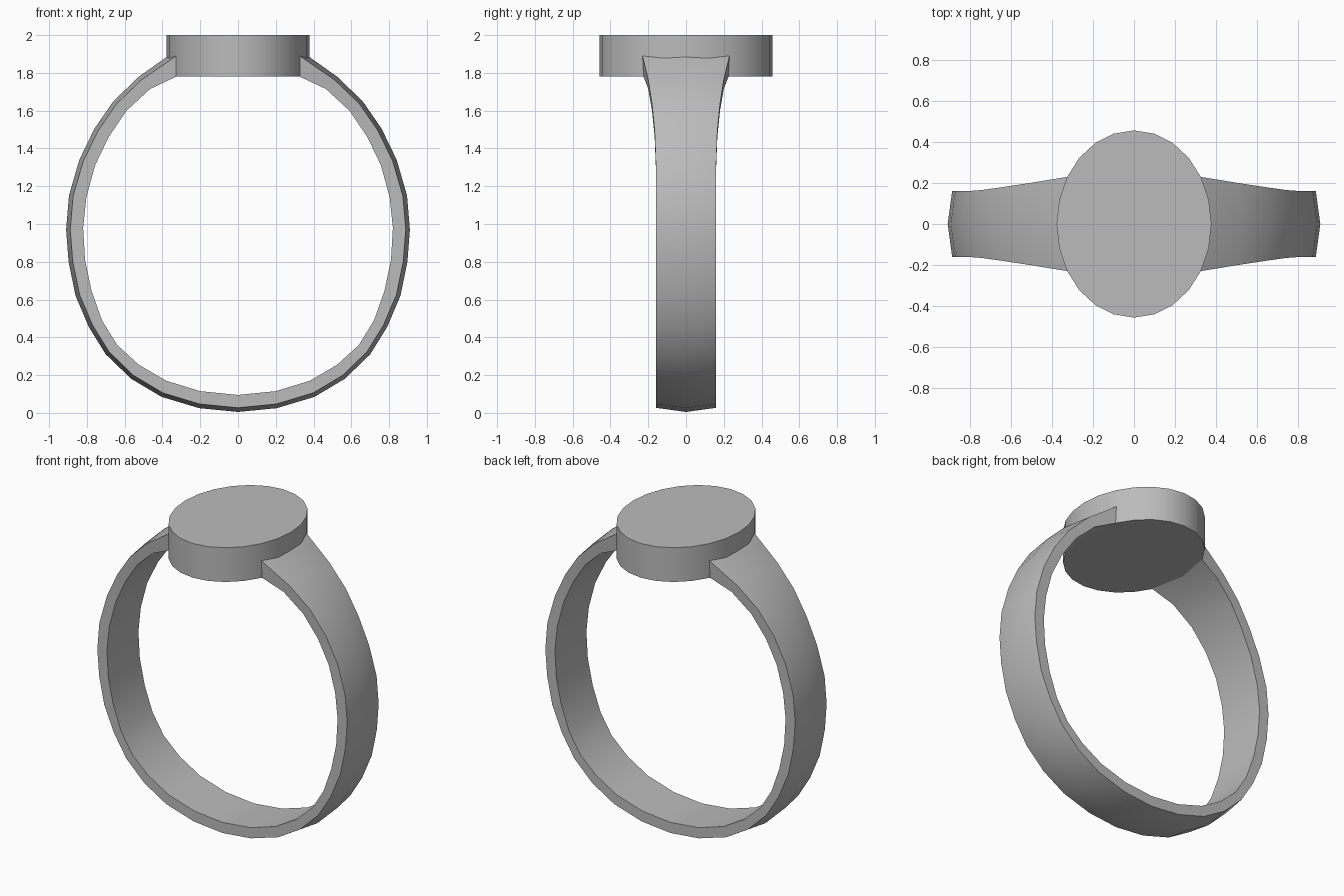
import bpy, bmesh, math

if "Cube" in bpy.data.objects:
    bpy.data.objects.remove(bpy.data.objects["Cube"])

metal = bpy.data.materials.new("grey metal")
metal.diffuse_color = (0.5, 0.5, 0.5, 1)
metal.use_nodes = True
metal.node_tree.nodes["Principled BSDF"].inputs["Base Color"].default_value = metal.diffuse_color


def finish(name, bm):
    bmesh.ops.recalc_face_normals(bm, faces=bm.faces)
    me = bpy.data.meshes.new(name)
    bm.to_mesh(me)
    bm.free()
    me.materials.append(metal)
    ob = bpy.data.objects.new(name, me)
    bpy.context.collection.objects.link(ob)
    bpy.ops.object.select_all(action='DESELECT')
    ob.select_set(True)
    bpy.context.view_layer.objects.active = ob
    bpy.ops.object.shade_smooth_by_angle(angle=math.radians(30))
    return ob


# Band profile, bottom to shoulder: crest x, z, inner x, z, half width
half = [
    (0.00, 0.005, 0.00, 0.095, 0.16), (0.205, 0.025, 0.20, 0.115, 0.16),
    (0.405, 0.085, 0.38, 0.17, 0.16), (0.565, 0.18, 0.525, 0.255, 0.16),
    (0.70, 0.31, 0.64, 0.36, 0.16), (0.79, 0.455, 0.72, 0.49, 0.16),
    (0.86, 0.62, 0.775, 0.645, 0.16), (0.897, 0.80, 0.81, 0.81, 0.16),
    (0.91, 0.97, 0.82, 0.98, 0.16), (0.895, 1.15, 0.803, 1.14, 0.16),
    (0.84, 1.34, 0.757, 1.31, 0.16), (0.76, 1.505, 0.685, 1.46, 0.166),
    (0.66, 1.65, 0.59, 1.60, 0.18), (0.525, 1.78, 0.465, 1.715, 0.20),
]


def section(cx, cz, ix, iz, w):
    # edges of the outer face sit slightly inside the crest
    d = math.hypot(cx - ix, cz - iz)
    ex, ez = cx + (ix - cx) * 0.022 / d, cz + (iz - cz) * 0.022 / d
    return [(ex, -w, ez), (cx, 0, cz), (ex, w, ez),
            (ix, w, iz), (ix, 0, iz), (ix, -w, iz)]


sections = [section(*p) for p in half]
# last section follows the curved side of the head
sections.append([(0.327, -0.23, 1.89), (0.37, 0, 1.89), (0.327, 0.23, 1.89),
                 (0.327, 0.225, 1.78), (0.37, 0, 1.78), (0.327, -0.225, 1.78)])
mirrored = [[(-x, y, z) for x, y, z in s] for s in sections[:0:-1]]

bm = bmesh.new()
rings = [[bm.verts.new(p) for p in s] for s in mirrored + sections]
for a, b in zip(rings, rings[1:]):
    for i in range(6):
        j = (i + 1) % 6
        bm.faces.new((a[i], a[j], b[j], b[i]))
for r in (rings[0], rings[-1]):
    bm.faces.new((r[0], r[1], r[4], r[5]))
    bm.faces.new((r[1], r[2], r[3], r[4]))
finish("band", bm)

# Flat oval head
bm = bmesh.new()
bmesh.ops.create_cone(bm, cap_ends=True, segments=24, radius1=1, radius2=1, depth=1)
for v in bm.verts:
    v.co = (v.co.x * 0.378, v.co.y * 0.457, 1.89 + v.co.z * 0.22)
finish("signet_head", bm)
